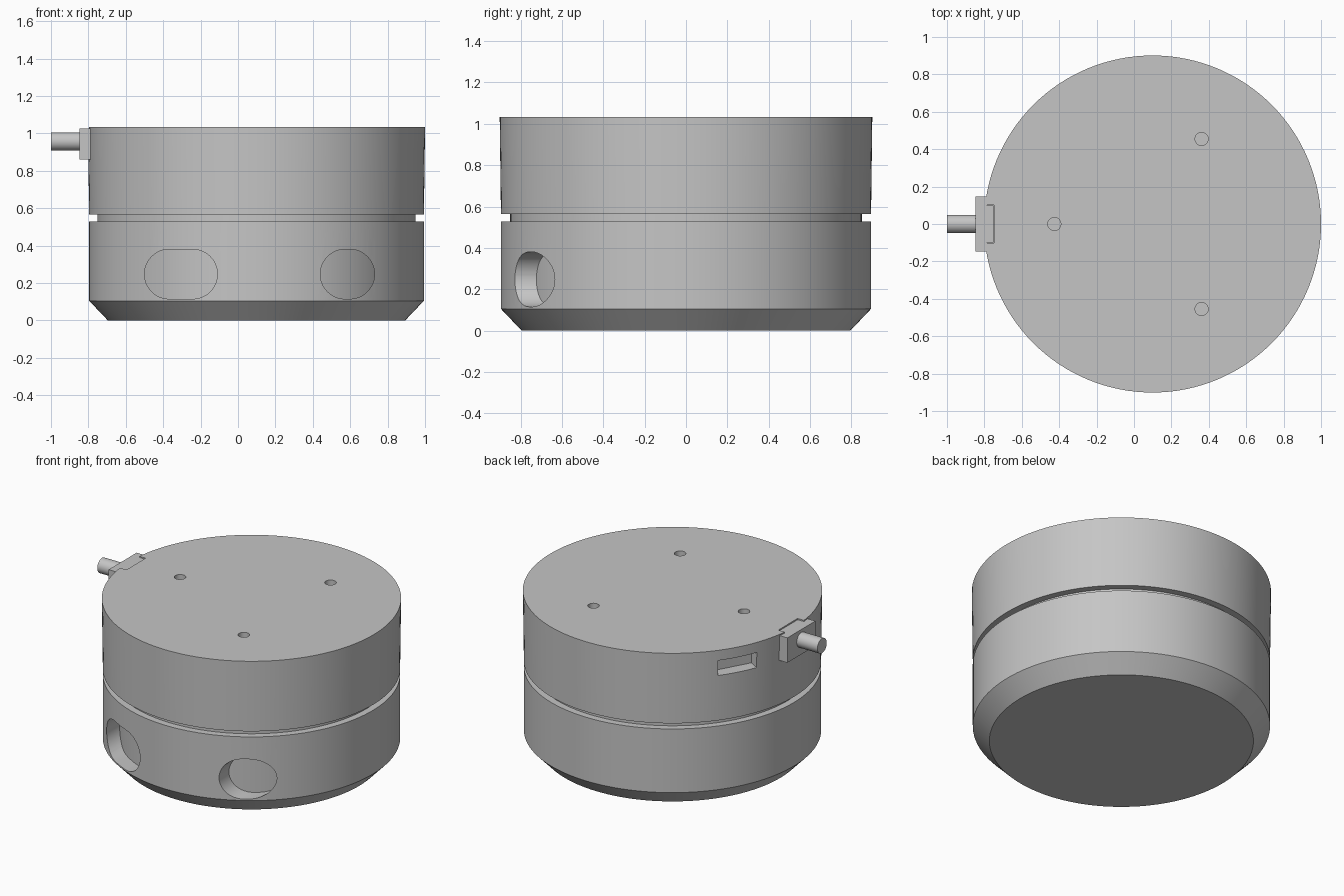
import bpy, bmesh, math
from mathutils import Matrix, Vector

cube = bpy.data.objects.get("Cube")
if cube:
    bpy.data.objects.remove(cube, do_unlink=True)

grey = bpy.data.materials.new("housing grey")
grey.use_nodes = True
grey.diffuse_color = (0.56, 0.56, 0.56, 1)
grey.node_tree.nodes["Principled BSDF"].inputs["Base Color"].default_value = grey.diffuse_color

CX = 0.099      # housing axis
SEGS = 128


def finish(name, bm):
    bmesh.ops.recalc_face_normals(bm, faces=bm.faces)
    mesh = bpy.data.meshes.new(name)
    bm.to_mesh(mesh)
    bm.free()
    mesh.materials.append(grey)
    ob = bpy.data.objects.new(name, mesh)
    bpy.context.collection.objects.link(ob)
    return ob


def loft(name, rings):
    """Closed solid through rings of equal point count."""
    bm = bmesh.new()
    loops = [[bm.verts.new(p) for p in ring] for ring in rings]
    n = len(loops[0])
    for a, b in zip(loops, loops[1:]):
        for i in range(n):
            j = (i + 1) % n
            bm.faces.new((a[i], a[j], b[j], b[i]))
    bm.faces.new(loops[0])
    bm.faces.new(loops[-1])
    return finish(name, bm)


def lathe(name, profile, x=0, y=0, segs=SEGS):
    turn = [2 * math.pi * i / segs for i in range(segs)]
    return loft(name, [[(x + r * math.cos(t), y + r * math.sin(t), z) for t in turn]
                       for r, z in profile])


def box(name, low, high):
    bm = bmesh.new()
    bmesh.ops.create_cube(bm, size=1)
    low, high = Vector(low), Vector(high)
    for v in bm.verts:
        v.co = (low + high) / 2 + v.co * (high - low)
    return finish(name, bm)


def pill(name, x0, x1, z0, z1, y0, y1):
    """Rounded slot solid running along y."""
    r, zc = (z1 - z0) / 2, (z0 + z1) / 2
    outline = []
    for centre, start in ((x1 - r, -0.5), (x0 + r, 0.5)):
        for i in range(25):
            t = math.pi * (start + i / 24)
            outline.append((centre + r * math.cos(t), zc + r * math.sin(t)))
    return loft(name, [[(x, y, z) for x, z in outline] for y in (y0, y1)])


def cut(target, cutter):
    mod = target.modifiers.new("cut", "BOOLEAN")
    mod.operation = "DIFFERENCE"
    mod.solver = "EXACT"
    mod.object = cutter
    bpy.context.view_layer.objects.active = target
    bpy.ops.object.modifier_apply(modifier=mod.name)
    bpy.data.objects.remove(cutter, do_unlink=True)


# Round housing with bevelled foot, groove and slightly flared upper half
housing = lathe("housing", [(0.795, 0), (0.895, 0.105), (0.895, 0.528), (0.85, 0.528),
                            (0.85, 0.565), (0.895, 0.565), (0.901, 1.033)], CX)

# Two rounded openings in the front of the lower half
for x0, x1 in ((-0.5, -0.11), (0.44, 0.73)):
    cut(housing, pill("opening", x0, x1, 0.115, 0.38, -1.2, -0.45))

# Three screw holes in the top
for k in range(3):
    a = math.pi / 3 + k * math.tau / 3
    cut(housing, lathe("hole", [(0.035, 0.93), (0.035, 1.2)],
                       CX + 0.525 * math.cos(a), 0.525 * math.sin(a), 32))

# Rectangular socket at the back right
socket = box("socket", (0.815, -0.13, 0.865), (1.1, 0.13, 0.965))
socket.data.transform(Matrix.Translation((CX, 0, 0)) @ Matrix.Rotation(math.radians(151), 4, "Z"))
cut(housing, socket)

# Shallow notch for the connector
cut(housing, box("notch", (-1, -0.101, 0.98), (-0.749, 0.101, 1.2)))

# Core seen through the openings
core = lathe("inner_core", [(0.8, 0.11), (0.8, 0.4)], CX)

# Cable connector on the right side
box("connector_plate", (-0.848, -0.147, 0.86), (-0.785, 0.147, 1.025))
box("connector_tab", (-0.82, -0.1, 0.9), (-0.75, 0.1, 1.025))
cable = lathe("cable_stub", [(0.049, -1), (0.049, -0.82)], segs=48)
cable.data.transform(Matrix.Translation((0, 0, 0.957)) @ Matrix.Rotation(math.pi / 2, 4, "Y"))

# Smooth the round parts, keeping edges sharp
for ob in (housing, core, cable):
    bpy.ops.object.select_all(action="DESELECT")
    ob.select_set(True)
    bpy.context.view_layer.objects.active = ob
    bpy.ops.object.shade_smooth_by_angle(angle=math.radians(30))
